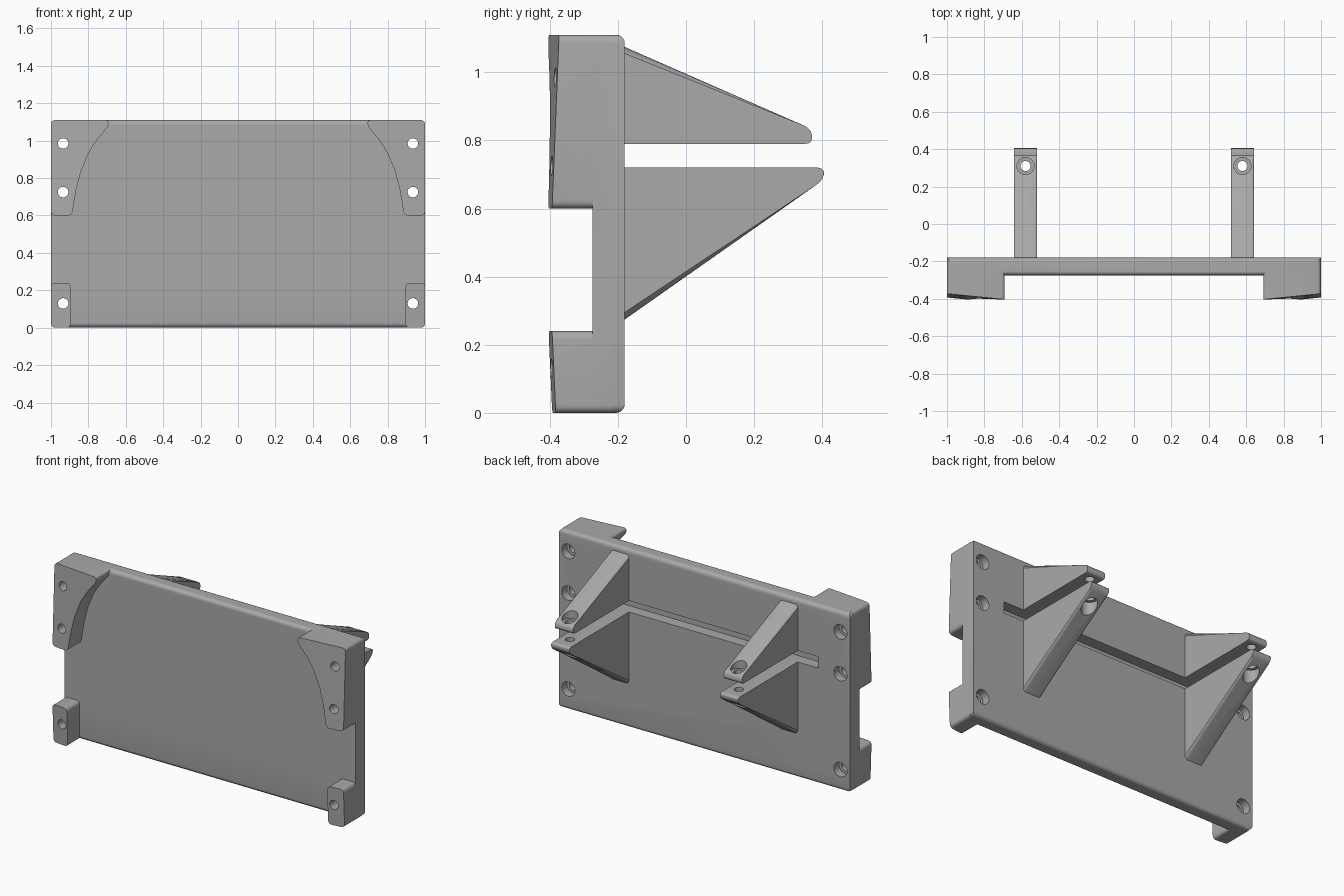
import bpy
import bmesh
from mathutils import Vector

if "Cube" in bpy.data.objects:
    bpy.data.objects.remove(bpy.data.objects["Cube"], do_unlink=True)

grey = bpy.data.materials.new("mid grey")
grey.use_nodes = True
grey.diffuse_color = (0.4, 0.4, 0.4, 1)
grey.node_tree.nodes["Principled BSDF"].inputs["Base Color"].default_value = (0.4, 0.4, 0.4, 1)


def finish(bm, name):
    bmesh.ops.recalc_face_normals(bm, faces=bm.faces)
    mesh = bpy.data.meshes.new(name)
    bm.to_mesh(mesh)
    bm.free()
    mesh.materials.append(grey)
    ob = bpy.data.objects.new(name, mesh)
    bpy.context.collection.objects.link(ob)
    return ob


def box(name, low, high):
    bm = bmesh.new()
    bmesh.ops.create_cube(bm, size=1)
    low, high = Vector(low), Vector(high)
    for v in bm.verts:
        v.co = (low + high) / 2 + v.co * (high - low)
    return finish(bm, name)


def rounded(corners, steps=5):
    """Outline from (u, v, radius) corners, each corner eased by a curve."""
    out = []
    for i, (u, v, r) in enumerate(corners):
        p = Vector((u, v))
        if r == 0:
            out.append(p)
            continue
        before = Vector(corners[i - 1][:2]) - p
        after = Vector(corners[(i + 1) % len(corners)][:2]) - p
        a, b = p + before.normalized() * r, p + after.normalized() * r
        for s in range(steps + 1):
            t = s / steps
            out.append(a * (1 - t) ** 2 + p * 2 * t * (1 - t) + b * t * t)
    return out


def prism(outline, place, near, far):
    """Extrude an outline; place(u, v, w) maps it into space."""
    bm = bmesh.new()
    ends = [[bm.verts.new(place(p.x, p.y, w)) for p in outline] for w in (near, far)]
    bm.faces.new(ends[0])
    bm.faces.new(ends[1])
    n = len(outline)
    for i in range(n):
        j = (i + 1) % n
        bm.faces.new((ends[0][i], ends[0][j], ends[1][j], ends[1][i]))
    return bm


def cylinder(name, centre, radius, depth, along_y=False):
    bm = bmesh.new()
    bmesh.ops.create_cone(bm, cap_ends=True, segments=32, radius1=radius, radius2=radius, depth=depth)
    for v in bm.verts:
        x, y, z = v.co
        v.co = Vector(centre) + (Vector((x, z, -y)) if along_y else v.co)
    return finish(bm, name)


def combine(target, other, operation):
    mod = target.modifiers.new(operation, "BOOLEAN")
    mod.operation = operation
    mod.solver = "EXACT"
    mod.object = other
    other.hide_render = True
    bpy.context.view_layer.objects.active = target
    bpy.ops.object.modifier_apply(modifier=mod.name)
    bpy.data.objects.remove(other, do_unlink=True)


BACK, FRONT, TOP = -0.18, -0.275, 1.11

# Main plate, rounded along its long edges and its four corners
plate = box("mounting_bracket", (-1, FRONT, 0), (1, BACK, TOP))
bm = bmesh.new()
bm.from_mesh(plate.data)
edges = [e for e in bm.edges if abs(e.verts[0].co.z - e.verts[1].co.z) < 0.01]
bmesh.ops.bevel(bm, geom=edges, offset=0.025, segments=5, profile=0.5, affect="EDGES")
bm.to_mesh(plate.data)
bm.free()

# Corner pad outlines in x and z, for the +x side
upper_pad = rounded([(1, TOP, 0.025), (0.69, TOP, 0.02), (0.695, 1.075, 0.015), (0.75, 1.01, 0),
                     (0.80, 0.933, 0), (0.84, 0.835, 0), (0.866, 0.735, 0),
                     (0.888, 0.60, 0.025), (1, 0.60, 0.025)])
lower_pad = rounded([(1, 0, 0.025), (1, 0.24, 0.025), (0.895, 0.24, 0.025), (0.895, 0, 0.025)])

# Triangular arm outlines in y and z
upper_arm = rounded([(-0.2, 0.79, 0), (0.37, 0.79, 0.02), (0.37, 0.833, 0.025), (-0.2, 1.083, 0)])
lower_arm = rounded([(-0.2, 0.72, 0), (0.405, 0.72, 0.02), (0.405, 0.685, 0.025), (-0.2, 0.26, 0)])


def make_pad(outline, side, slant, pivot):
    def place(x, z, w):
        y = -0.393 + 0.1 * (x - 1) + slant * (z - pivot) if w == 0 else -0.213
        return (side * x, y, z)
    return finish(prism(outline, place, 0, 1), "corner_pad")


def make_arm(outline, centre, flat_z):
    bm = prism(outline, lambda y, z, x: (x, y, z), centre - 0.0625, centre + 0.0625)
    # Soften the two long edges of the sloping face
    slope = [e for e in bm.edges
             if abs(e.verts[0].co.x - e.verts[1].co.x) < 0.001
             and e.calc_length() > 0.5
             and abs(e.verts[0].co.z - e.verts[1].co.z) > 0.1
             and max(abs(v.co.z - flat_z) for v in e.verts) > 0.1]
    bmesh.ops.bevel(bm, geom=slope, offset=0.018, segments=4, profile=0.5, affect="EDGES")
    return finish(bm, "arm")


for side in (-1, 1):
    combine(plate, make_pad(upper_pad, side, 0.04, 0.6), "UNION")
    combine(plate, make_pad(lower_pad, side, -0.045, 0.24), "UNION")
    combine(plate, make_arm(upper_arm, side * 0.58, 0.79), "UNION")
    combine(plate, make_arm(lower_arm, side * 0.58, 0.72), "UNION")

# Long slot in the back between the arms
combine(plate, box("slot_cutter", (-0.78, BACK - 0.07, 0.72), (0.78, BACK + 0.05, 0.79)), "DIFFERENCE")

for side in (-1, 1):
    # Screw holes through the pads, counterbored from the back
    for z in (0.13, 0.725, 0.985):
        x = side * 0.935
        combine(plate, cylinder("hole_cutter", (x, -0.3, z), 0.028, 0.6, True), "DIFFERENCE")
        combine(plate, cylinder("bore_cutter", (x, BACK, z), 0.045, 0.1, True), "DIFFERENCE")
    # Vertical holes near the arm tips, counterbored on the sloping faces
    x, y = side * 0.58, 0.31
    combine(plate, cylinder("hole_cutter", (x, y, 0.75), 0.027, 0.6), "DIFFERENCE")
    combine(plate, cylinder("bore_cutter", (x, y, 0.93), 0.046, 0.2), "DIFFERENCE")
    combine(plate, cylinder("bore_cutter", (x, y, 0.57), 0.046, 0.2), "DIFFERENCE")

bpy.ops.object.select_all(action="DESELECT")
plate.select_set(True)
bpy.context.view_layer.objects.active = plate
bpy.ops.object.shade_smooth_by_angle(angle=0.5)
